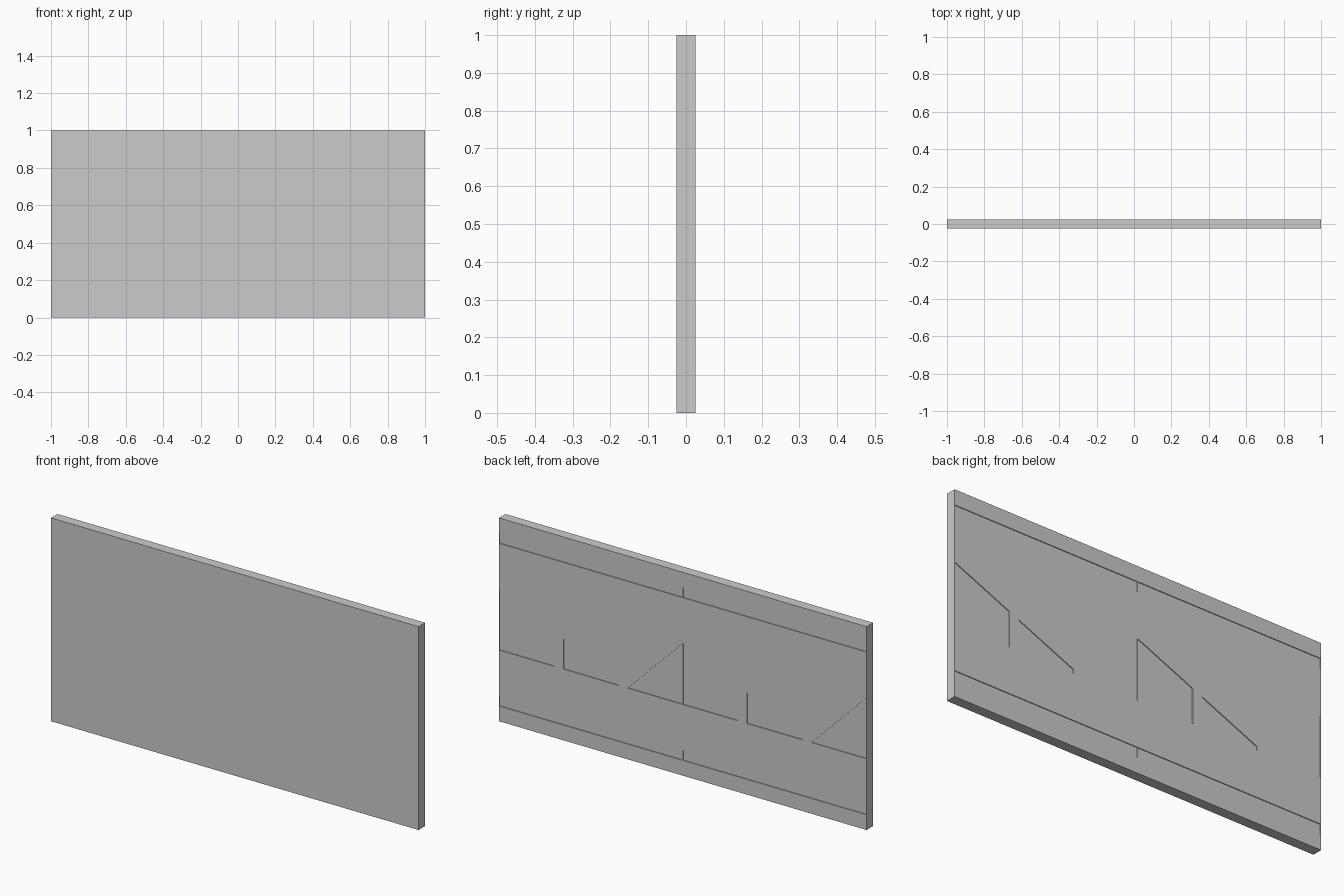
import bpy, bmesh

if "Cube" in bpy.data.objects:
    bpy.data.objects.remove(bpy.data.objects["Cube"])

LEN, THICK, HEIGHT = 2.0, 0.05, 1.0
DEPTH = 0.004      # recess depth in the back face
LIP = 0.001        # thin wall left at tile boundaries
BACK = THICK / 2


def new_object(name, bm):
    bmesh.ops.recalc_face_normals(bm, faces=bm.faces)
    mesh = bpy.data.meshes.new(name)
    bm.to_mesh(mesh)
    bm.free()
    obj = bpy.data.objects.new(name, mesh)
    bpy.context.collection.objects.link(obj)
    return obj


def prism(bm, outline, y0, y1):
    """Closed prism from an (x, z) outline between two y values."""
    face = bm.faces.new([bm.verts.new((x, y0, z)) for x, z in outline])
    ext = bmesh.ops.extrude_face_region(bm, geom=[face], use_keep_orig=True)
    verts = [g for g in ext["geom"] if isinstance(g, bmesh.types.BMVert)]
    bmesh.ops.translate(bm, verts=verts, vec=(0, y1 - y0, 0))


def slope(x):
    """Top edge of the long descending side of the peak."""
    return 0.35 + 0.30 * (x - 0.30) / 0.70


# Wall slab
bm = bmesh.new()
prism(bm, [(-LEN/2, 0), (LEN/2, 0), (LEN/2, HEIGHT), (-LEN/2, HEIGHT)], -BACK, BACK)
panel = new_object("wall_panel", bm)

# One tile of recesses: two bands, a rising triangle and two sloped blocks
lo, hi = LIP, 1 - LIP
tile = [[(lo, z), (hi, z), (hi, z + 0.05), (lo, z + 0.05)] for z in (0.075, 0.875)]
tile.append([(lo, 0.35), (0.30, 0.35), (lo, 0.65)])
for a, b in ((0.35, 0.65), (0.70, hi)):
    tile.append([(a, 0.35), (b, 0.35), (b, slope(b)), (a, slope(a))])

# The tile repeats twice along the panel
bm = bmesh.new()
for shift in (-1, 0):
    for outline in tile:
        prism(bm, [(x + shift, z) for x, z in outline], BACK - DEPTH, BACK + 0.05)
cutter = new_object("recess_cutter", bm)
cutter.hide_render = True

# Carve the recesses into the back
mod = panel.modifiers.new("recesses", 'BOOLEAN')
mod.operation = 'DIFFERENCE'
mod.solver = 'EXACT'
mod.object = cutter
bpy.context.view_layer.objects.active = panel
panel.select_set(True)
bpy.ops.object.modifier_apply(modifier=mod.name)
bpy.data.objects.remove(cutter)
